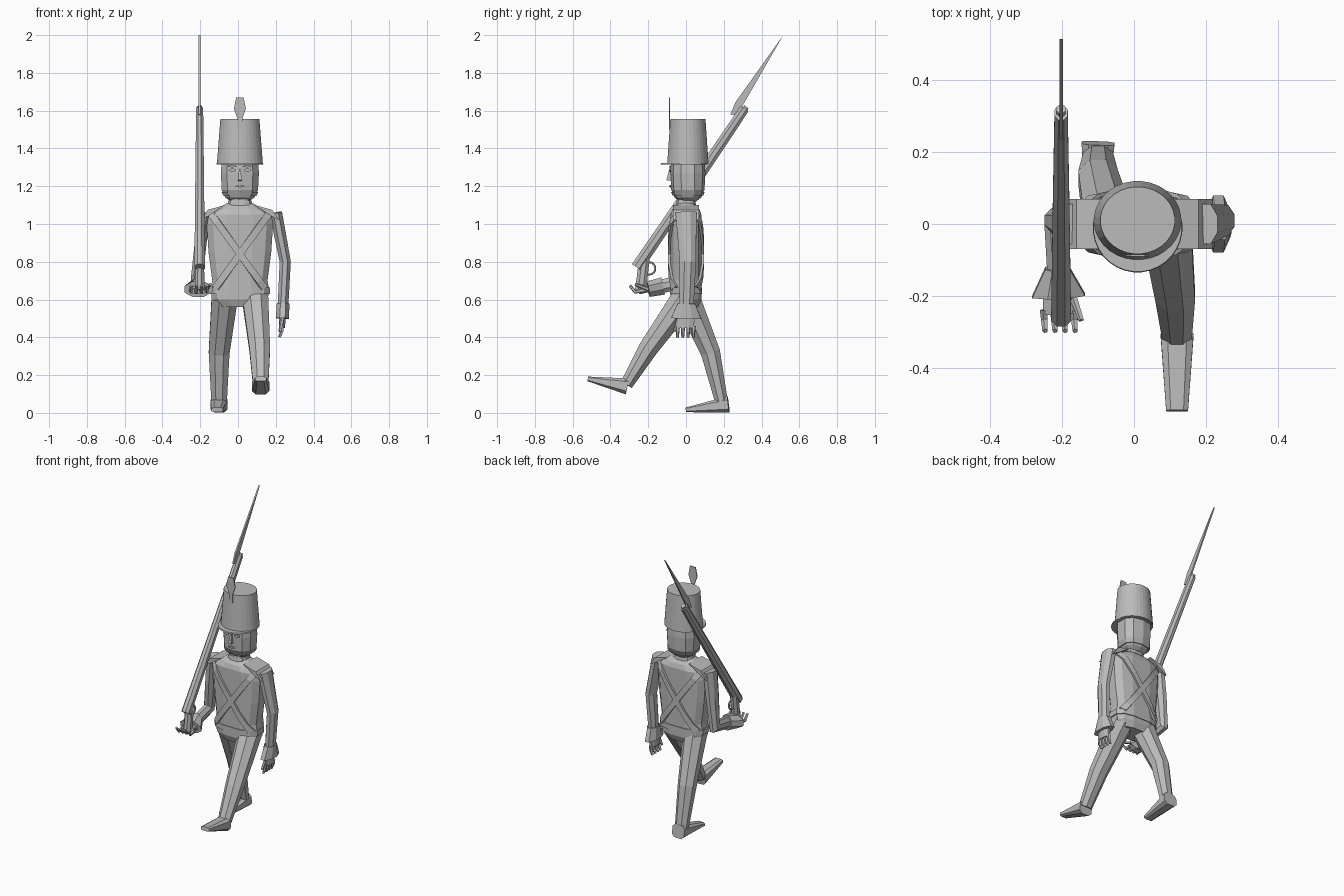
import bpy
import bmesh
from math import cos, sin, pi, copysign
from mathutils import Vector
from mathutils.bvhtree import BVHTree

if "Cube" in bpy.data.objects:
    bpy.data.objects.remove(bpy.data.objects["Cube"], do_unlink=True)

grey = bpy.data.materials.new("plain grey")
grey.use_nodes = True
grey.diffuse_color = (0.5, 0.5, 0.5, 1)
grey.node_tree.nodes["Principled BSDF"].inputs["Base Color"].default_value = grey.diffuse_color

MID = 0.01  # centre line of the body


def finish(name, bm):
    bmesh.ops.recalc_face_normals(bm, faces=bm.faces)
    mesh = bpy.data.meshes.new(name)
    bm.to_mesh(mesh)
    bm.free()
    mesh.materials.append(grey)
    obj = bpy.data.objects.new(name, mesh)
    bpy.context.collection.objects.link(obj)
    return obj


def skin(name, rings, sides, square):
    """Loft through rings of (centre, half width, half depth); square below 1 is boxier."""
    bm = bmesh.new()
    centres = [ring[0] for ring in rings]
    loops = []
    for i, (centre, width, depth) in enumerate(rings):
        along = (centres[min(i + 1, len(rings) - 1)] - centres[max(i - 1, 0)]).normalized()
        across = Vector((1, 0, 0))
        across = (across - along * across.dot(along)).normalized()
        outward = along.cross(across)
        loop = []
        for k in range(sides):
            angle = 2 * pi * (k + 0.5) / sides
            c, s = (copysign(abs(f) ** square, f) for f in (cos(angle), sin(angle)))
            loop.append(bm.verts.new(centre + across * c * width + outward * s * depth))
        loops.append(loop)
    for low, high in zip(loops, loops[1:]):
        for k in range(sides):
            following = (k + 1) % sides
            bm.faces.new((low[k], low[following], high[following], high[k]))
    bm.faces.new(loops[0])
    bm.faces.new(loops[-1])
    return finish(name, bm)


def tube(name, joints, start, end, sides=8, square=1.0):
    """Limb along the joints, tapering from the start section to the end section."""
    first, last = Vector(start), Vector(end)
    rings = []
    for i, joint in enumerate(joints):
        section = first.lerp(last, i / (len(joints) - 1))
        rings.append((Vector(joint), section.x, section.y))
    return skin(name, rings, sides, square)


def column(name, rows, ratio, limit=1.0, y=0.0, sides=12, square=0.7):
    """Upright loft through (height, half width); the depth follows the width up to a limit."""
    rings = [(Vector((MID, y, z)), width, min(limit, ratio * width)) for z, width in rows]
    return skin(name, rings, sides, square)


def plate(name, outline, axis, centre, half):
    """Extrude an outline along x (outline in y, z) or along y (outline in x, z)."""
    bm = bmesh.new()
    sheets = []
    for d in (centre - half, centre + half):
        sheets.append([bm.verts.new((d, a, z) if axis == "x" else (a, d, z)) for a, z in outline])
    back, front = sheets
    bm.faces.new(back)
    bm.faces.new(front)
    for k in range(len(outline)):
        following = (k + 1) % len(outline)
        bm.faces.new((back[k], back[following], front[following], front[k]))
    return finish(name, bm)


def face_disc(name, x, z, width, height):
    """Thin oval plate on the front of the face."""
    angles = [k * pi / 4 for k in range(8)]
    plate(name, [(x + width * cos(a), z + height * sin(a)) for a in angles], "y", -0.083, 0.004)


def strap(name, start, end, side, target, steps=10):
    """Lay a band on the front (side -1) or back (side 1) of the target."""
    mesh = target.data
    tree = BVHTree.FromPolygons([v.co for v in mesh.vertices], [list(p.vertices) for p in mesh.polygons])
    across = (end - start).orthogonal().normalized() * 0.018
    bm = bmesh.new()
    rows = []
    for i in range(steps + 1):
        row = []
        for edge in (-across, across):
            spot = start.lerp(end, i / steps) + edge
            hit = tree.ray_cast(Vector((spot.x, side, spot.y)), Vector((0, -side, 0)))[0]
            y = hit.y if hit else side * 0.05
            row.append(bm.verts.new((spot.x, y + side * 0.007, spot.y)))
        rows.append(row)
    for low, high in zip(rows, rows[1:]):
        bm.faces.new((low[0], low[1], high[1], high[0]))
    solid = finish(name, bm).modifiers.new("thickness", "SOLIDIFY")
    solid.thickness = 0.012
    solid.offset = 0


def leg(label, hip, knee, ankle, heel, toe):
    tube(label + "_leg", (hip, knee, ankle), (0.075, 0.075), (0.044, 0.036))
    tube(label + "_foot", (heel, toe), (0.048, 0.045), (0.032, 0.013), square=0.6)


def arm(label, shoulder, elbow, wrist, cuff, spread, curl):
    """Sleeve, flared cuff, palm, four fingers and a thumb."""
    shoulder, elbow, wrist, spread, curl = map(Vector, (shoulder, elbow, wrist, spread, curl))
    reach = (wrist - elbow).normalized()
    tube(label + "_arm", (shoulder, shoulder.lerp(elbow, 0.5), elbow, wrist), (0.036, 0.06), (0.03, 0.04))
    tube(label + "_cuff", (wrist - reach * 0.08, wrist), (0.036, 0.05), cuff)
    knuckles = wrist + reach * 0.05
    palm = [0.018 + 0.03 * abs(spread.x), 0.018 + 0.03 * abs(spread.y)]
    tube(label + "_palm", (wrist - reach * 0.02, knuckles), palm, palm)
    thin, tip = (0.012, 0.012), (0.008, 0.008)
    for k in range(4):
        base = knuckles - reach * 0.01 + spread * 0.028 * (k - 1.5)
        bend = base + reach * 0.03
        tube(label + "_finger", (base, bend, bend + reach * 0.03 + curl), thin, tip, sides=5)
    thumb = wrist + spread * 0.04
    tube(label + "_thumb", (thumb, thumb + reach * 0.07 + spread * 0.02 + curl), thin, tip, sides=5)


# Jacket, belt, collar and neck
jacket = column("jacket", [(0.56, 0.11), (0.6, 0.15), (0.65, 0.16), (0.7, 0.15), (0.85, 0.17),
                           (1, 0.18), (1.05, 0.17), (1.08, 0.12), (1.11, 0.07)], 0.6, limit=0.083)
column("belt", [(0.63, 0.163), (0.665, 0.163)], 0.54)
column("neck", [(1.08, 0.055), (1.15, 0.055)], 0.9)
column("collar", [(1.09, 0.07), (1.125, 0.063)], 0.8)

# Crossed straps on chest and back, and shoulder flaps
for m in (-1, 1):
    for side, label in ((-1, "front_strap"), (1, "back_strap")):
        strap(label, Vector((MID + m * 0.15, 1.05)), Vector((MID - m * 0.13, 0.66)), side, jacket)
    flap = [(0.08, 1.1), (0.17, 1.075), (0.21, 1.02), (0.17, 1.04)]
    plate("shoulder_flap", [(MID + m * x, z) for x, z in flap], "y", 0, 0.07)

# Head and face
column("head", [(1.12, 0.05), (1.14, 0.08), (1.18, 0.1), (1.27, 0.105), (1.34, 0.1)],
       0.88, y=MID, sides=10, square=0.8)
column("chin_strap", [(1.15, 0.092), (1.17, 0.102)], 0.88, y=MID, sides=10, square=0.8)
tube("nose", [(MID, -0.08, 1.3), (MID, -0.09, 1.23)], (0.006, 0.008), (0.013, 0.02), sides=4)
face_disc("mouth", MID, 1.2, 0.025, 0.006)
for m in (-1, 1):
    face_disc("eye", MID + m * 0.04, 1.285, 0.02, 0.009)
    face_disc("eyebrow", MID + m * 0.04, 1.305, 0.027, 0.005)

# Tall hat with visor and plume
column("hat", [(1.32, 0.122), (1.555, 0.104)], 0.9, y=MID, sides=32, square=1)
column("visor", [(1.316, 0.125), (1.324, 0.123)], 1, y=-MID, sides=32, square=1)
plume = [(0.012, 1.5), (0.014, 1.56), (0.032, 1.61), (0.02, 1.67)]
plate("plume", [(MID + w, z) for w, z in plume] + [(MID - w, z) for w, z in reversed(plume)],
      "y", -0.088, 0.003)

# Left leg stepping forward, right leg behind
leg("left", hip=(0.09, 0, 0.62), knee=(0.115, -0.2, 0.34), ankle=(0.12, -0.315, 0.15),
    heel=(0.12, -0.31, 0.14), toe=(0.12, -0.52, 0.18))
leg("right", hip=(-0.07, 0, 0.62), knee=(-0.1, 0.13, 0.32), ankle=(-0.1, 0.19, 0.05),
    heel=(-0.1, 0.225, 0.045), toe=(-0.11, 0, 0.016))

# Left arm hanging, right arm bent forward to carry the musket
arm("left", (0.2, 0, 1.06), (0.25, 0.01, 0.8), (0.235, 0, 0.5),
    cuff=(0.038, 0.086), spread=(0, -1, 0), curl=(-0.01, 0, 0))
arm("right", (-0.18, 0, 1.06), (-0.22, 0.01, 0.7), (-0.21, -0.2, 0.655),
    cuff=(0.08, 0.045), spread=(1, 0, 0), curl=(0, 0, 0.04))

# Musket over the right shoulder
SIDE = -0.203
tube("musket_stock", [(SIDE, -0.26, 0.77), (SIDE, 0.06, 1.24), (SIDE, 0.31, 1.61)],
     (0.03, 0.034), (0.02, 0.027))
tube("musket_butt", [(SIDE, -0.22, 0.82), (SIDE, -0.24, 0.65)], (0.025, 0.03), (0.028, 0.032))
tube("musket_barrel", [(SIDE, 0.25, 1.53), (SIDE, 0.32, 1.62)], (0.014, 0.016), (0.014, 0.016))
bpy.ops.mesh.primitive_torus_add(major_radius=0.032, minor_radius=0.006, major_segments=14,
                                 minor_segments=5, location=(SIDE, -0.195, 0.765), rotation=(0, pi / 2, 0))
guard = bpy.context.object
guard.name = "trigger_guard"
guard.data.materials.append(grey)
plate("bayonet", [(0.515, 2), (0.27, 1.575), (0.235, 1.58), (0.262, 1.645)], "x", SIDE, 0.005)
